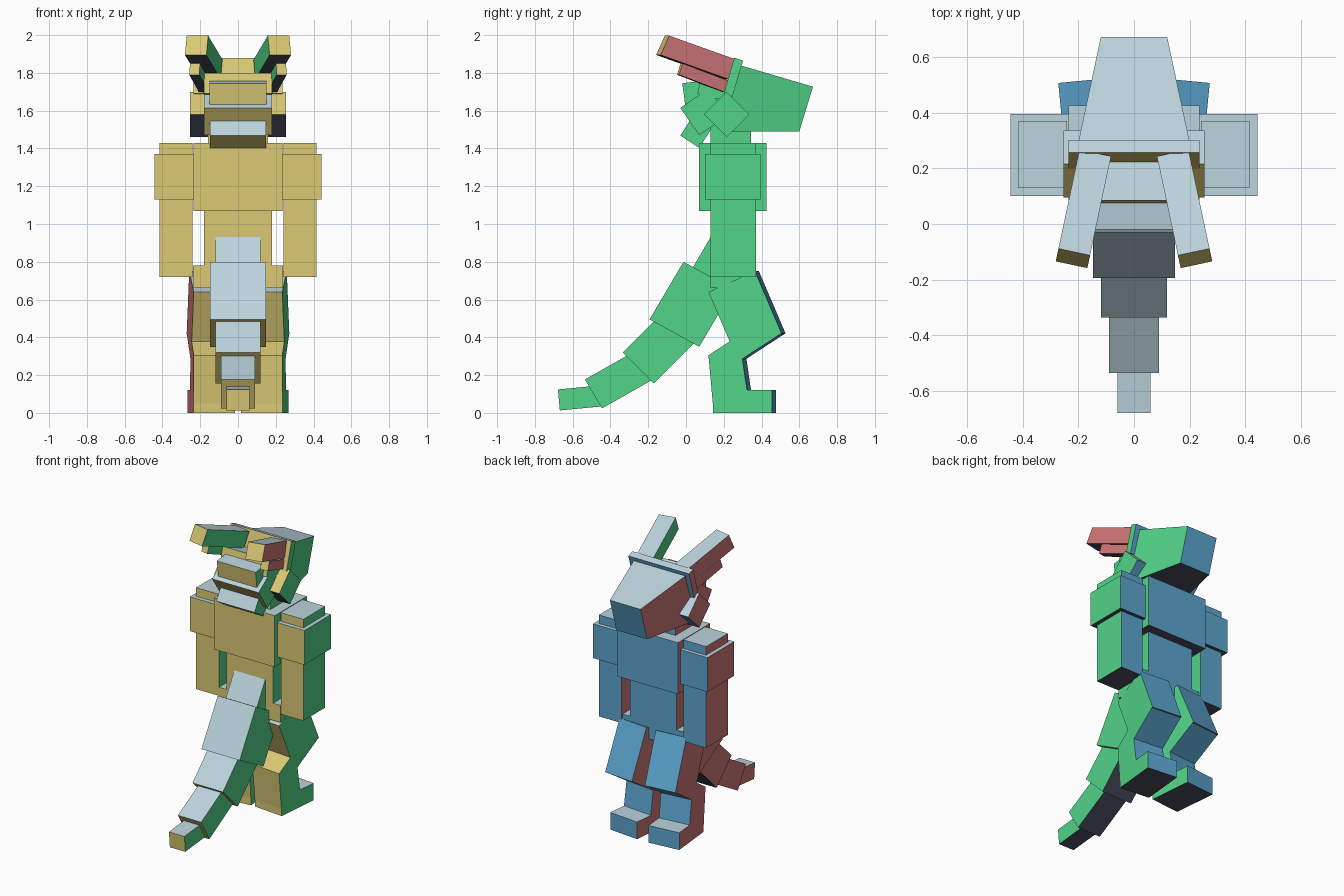
import bpy
import bmesh
from math import radians
from mathutils import Matrix, Vector

cube = bpy.data.objects.get("Cube")
if cube:
    bpy.data.objects.remove(cube, do_unlink=True)


def linear(value):
    value /= 255
    return value / 12.92 if value <= 0.04045 else ((value + 0.055) / 1.055) ** 2.4


def material(name, *rgb):
    mat = bpy.data.materials.new(name)
    colour = [linear(v) for v in rgb] + [1]
    mat.diffuse_color = colour
    mat.use_nodes = True
    mat.node_tree.nodes["Principled BSDF"].inputs["Base Color"].default_value = colour
    return mat


# One colour for each direction a block face looks in
PALE, BLUE, DARK, SAND, GREEN, RED = range(6)
MATERIALS = [
    material("pale blue", 187, 211, 220),
    material("sky blue", 92, 166, 208),
    material("dark slate", 72, 78, 94),
    material("sand yellow", 219, 201, 117),
    material("leaf green", 82, 211, 136),
    material("dusty red", 206, 118, 118),
]


def prism(name, profile, x_low, x_high, yaw=0, pivot=(0, 0), front_scale=1, swap_sides=False):
    """Block from a side profile: top back, top front, bottom front, bottom back."""
    bm = bmesh.new()
    turn = Matrix.Rotation(radians(yaw), 3, "Z")
    centre = Vector((pivot[0], pivot[1], 0))
    loops = []
    for x in (x_low, x_high):
        loop = []
        for i, (y, z) in enumerate(profile):
            scale = front_scale if i in (1, 2) else 1
            point = Vector((x * scale, y, z))
            loop.append(bm.verts.new(turn @ (point - centre) + centre))
        loops.append(loop)
    low, high = loops
    for i, colour in enumerate((PALE, BLUE, DARK, SAND)):
        j = (i + 1) % 4
        bm.faces.new((low[i], low[j], high[j], high[i])).material_index = colour
    left, right = (GREEN, RED) if swap_sides else (RED, GREEN)
    bm.faces.new(low).material_index = left
    bm.faces.new(high).material_index = right
    bmesh.ops.recalc_face_normals(bm, faces=bm.faces)
    mesh = bpy.data.meshes.new(name)
    bm.to_mesh(mesh)
    bm.free()
    for mat in MATERIALS:
        mesh.materials.append(mat)
    obj = bpy.data.objects.new(name, mesh)
    bpy.context.collection.objects.link(obj)
    return obj


def rect(y_low, y_high, z_low, z_high):
    return [(y_low, z_high), (y_high, z_high), (y_high, z_low), (y_low, z_low)]


def slanted(top_back, top_front, bottom_back):
    """Rectangle seen at a tilt, from three of its corners."""
    bottom_front = [f + d - b for b, f, d in zip(top_back, top_front, bottom_back)]
    return [top_back, top_front, bottom_front, bottom_back]


def centred(name, profile, half_width, **options):
    prism(name, profile, -half_width, half_width, **options)


def paired(name, profile, inner, outer, yaw=0, pivot=(0, 0), mirror_colours=False):
    for side, label in ((1, "left"), (-1, "right")):
        low, high = sorted((side * inner, side * outer))
        prism(f"{label}_{name}", profile, low, high, side * yaw,
              (side * pivot[0], pivot[1]), swap_sides=mirror_colours and side > 0)


# Torso and neck
centred("chest", rect(0.07, 0.425, 1.07, 1.43), 0.235)
centred("waist", rect(0.13, 0.36, 0.70, 1.10), 0.18)
centred("hips", rect(0.13, 0.36, 0.66, 0.78), 0.238)
centred("neck", rect(0.13, 0.345, 1.40, 1.70), 0.16)

# Arms
paired("arm", rect(0.13, 0.37, 0.72, 1.43), 0.24, 0.415)
paired("shoulder", rect(0.10, 0.395, 1.13, 1.37), 0.235, 0.443)

# Legs, turned slightly outwards
LEG_PROFILES = {
    "thigh": slanted((0.13, 0.64), (0.377, 0.75), (0.272, 0.31)),
    "shank": slanted((0.447, 0.511), (0.51, 0.416), (0.13, 0.305)),
    "ankle": [(0.13, 0.305), (0.31, 0.29), (0.345, 0.05), (0.153, 0.05)],
    "foot": rect(0.155, 0.468, 0, 0.12),
}
for part, shape in LEG_PROFILES.items():
    paired(part, shape, 0.012, 0.235, yaw=-5.5, pivot=(0.12, 0.13))

# Tail, from the root to the tip
TAIL = [
    ("root", slanted((-0.01, 0.69), (0.13, 0.93), (0.18, 0.58)), 0.12),
    ("upper", slanted((-0.193, 0.495), (-0.013, 0.80), (0.07, 0.35)), 0.148),
    ("middle", slanted((-0.335, 0.32), (-0.12, 0.535), (-0.17, 0.156)), 0.118),
    ("lower", slanted((-0.535, 0.177), (-0.25, 0.338), (-0.445, 0.024)), 0.09),
    ("tip", slanted((-0.678, 0.124), (-0.46, 0.145), (-0.668, 0.013)), 0.06),
]
for label, shape, half in TAIL:
    centred("tail_" + label, shape, half)

# Head with a tapering snout
snout = [(0.27, 1.845), (0.672, 1.727), (0.60, 1.49), (0.21, 1.49)]
centred("snout", snout, 0.205, front_scale=0.58)
centred("brow_plate", slanted((0.256, 1.88), (0.302, 1.865), (0.20, 1.69)), 0.235)
centred("skull", slanted((0.085, 1.80), (0.25, 1.757), (0.06, 1.69)), 0.18)

# Tufts down the back of the head
centred("upper_tuft", slanted((-0.02, 1.745), (0.12, 1.762), (-0.003, 1.62)), 0.15)
centred("middle_tuft", slanted((-0.03, 1.615), (0.12, 1.717), (0.07, 1.47)), 0.18)
centred("lower_tuft", slanted((-0.03, 1.468), (0.08, 1.64), (0.07, 1.403)), 0.148)
paired("cheek", slanted((0.215, 1.70), (0.335, 1.58), (0.095, 1.58)), 0.15, 0.253)

# Stepped horns, sweeping backwards and apart
horn = dict(yaw=12, pivot=(0.14, 0.25), mirror_colours=True)
paired("horn", slanted((-0.108, 1.997), (0.255, 1.87), (-0.155, 1.895)), 0.082, 0.198, **horn)
paired("horn_step", slanted((-0.035, 1.85), (0.215, 1.757), (-0.055, 1.79)), 0.142, 0.196, **horn)
